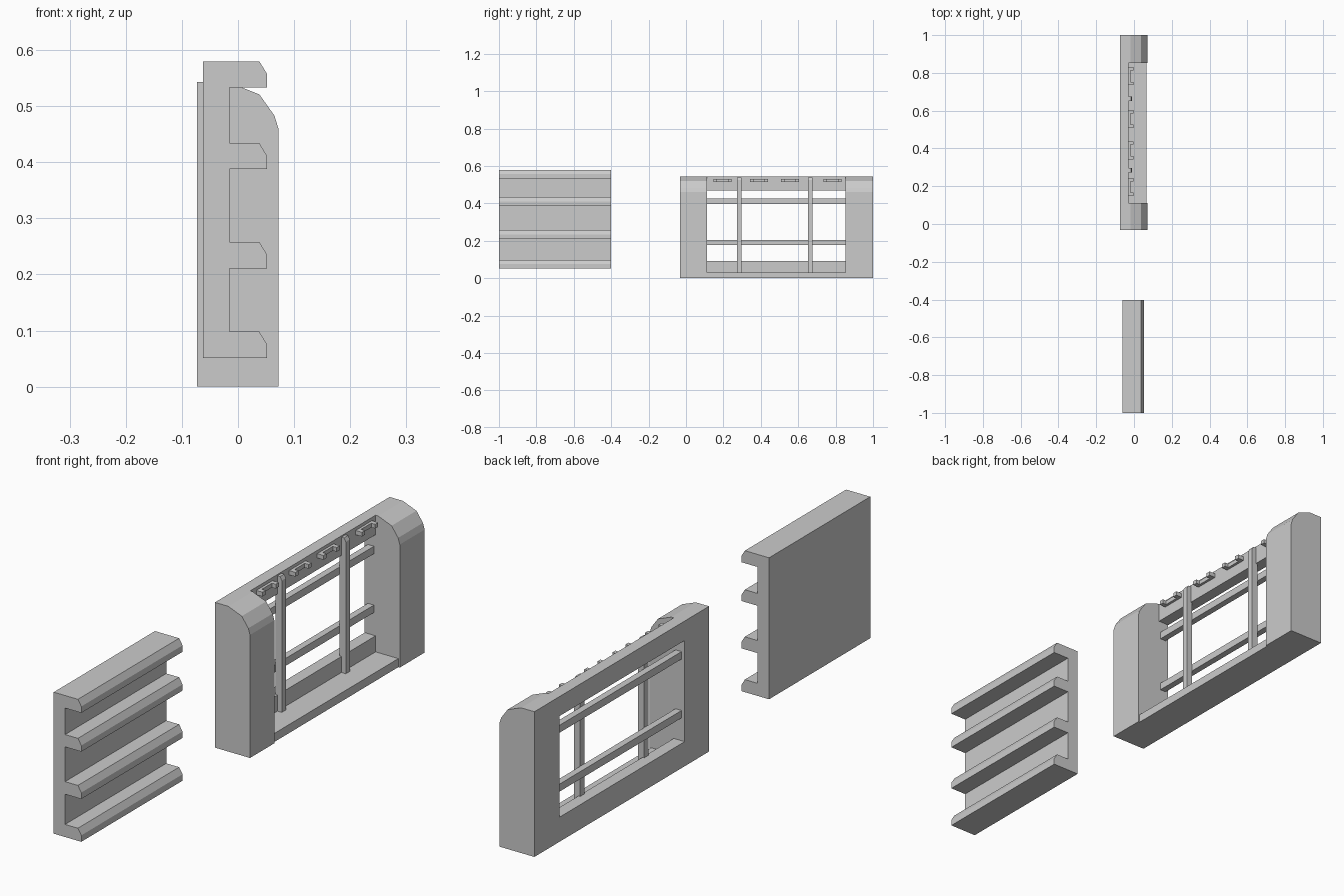
import bpy

if "Cube" in bpy.data.objects:
    bpy.data.objects.remove(bpy.data.objects["Cube"])


def extrude(name, profile, y0, y1):
    """Extrude an xz profile from y0 to y1."""
    n = len(profile)
    verts = [(x, y, z) for y in (y0, y1) for x, z in profile]
    faces = [tuple(range(n)), tuple(range(2 * n - 1, n - 1, -1))]
    faces += [(i, i + n, (i + 1) % n + n, (i + 1) % n) for i in range(n)]
    mesh = bpy.data.meshes.new(name)
    mesh.from_pydata(verts, [], faces)
    obj = bpy.data.objects.new(name, mesh)
    bpy.context.collection.objects.link(obj)
    return obj


def box(name, x0, x1, y0, y1, z0, z1):
    return extrude(name, [(x0, z0), (x1, z0), (x1, z1), (x0, z1)], y0, y1)


# Slatted panel: back plate with four chamfered ledges
profile = [(-0.062, 0.58), (-0.062, 0.051)]
for bottom, top in [(0.051, 0.098), (0.211, 0.258), (0.388, 0.434), (0.533, 0.58)]:
    if bottom > 0.06:
        profile.append((-0.015, bottom))
    profile += [(0.052, bottom), (0.052, top - 0.023), (0.038, top)]
    if top < 0.57:
        profile.append((-0.015, top))
extrude("slatted_panel", profile, -1.0, -0.402)

# Rounded end posts of the frame
Y0, Y1 = 0.112, 0.853
post = [(-0.073, 0), (0.072, 0), (0.072, 0.46), (0.065, 0.483),
        (0.038, 0.521), (-0.018, 0.543), (-0.073, 0.543)]
extrude("left_post", post, -0.032, Y0)
extrude("right_post", post, Y1, 1.0)

# Base and back rails
box("base", -0.073, 0.066, Y0, Y1, 0, 0.032)
box("bottom_rail", -0.073, -0.028, Y0, Y1, 0.032, 0.092)
box("top_rail", -0.073, -0.028, Y0, Y1, 0.47, 0.543)

# Crossing bars
for z in (0.191, 0.411):
    box("horizontal_bar", -0.06, -0.035, Y0, Y1, z - 0.014, z + 0.014)
bar = [(-0.035, 0.032), (-0.01, 0.032), (-0.01, 0.525), (-0.017, 0.538), (-0.035, 0.538)]
for y in (0.285, 0.663):
    extrude("vertical_bar", bar, y - 0.012, y + 0.012)

# U-shaped brackets along the top rail
for y in (0.196, 0.39, 0.556, 0.783):
    box("bracket_back", -0.028, -0.018, y - 0.03, y + 0.03, 0.515, 0.531)
    for s in (-1, 1):
        c = y + s * 0.039
        box("bracket_prong", -0.028, -0.002, c - 0.009, c + 0.009, 0.515, 0.531)

# Consistent outward normals
import bmesh
for obj in bpy.data.objects:
    bm = bmesh.new()
    bm.from_mesh(obj.data)
    bmesh.ops.recalc_face_normals(bm, faces=bm.faces)
    bm.to_mesh(obj.data)
    bm.free()
